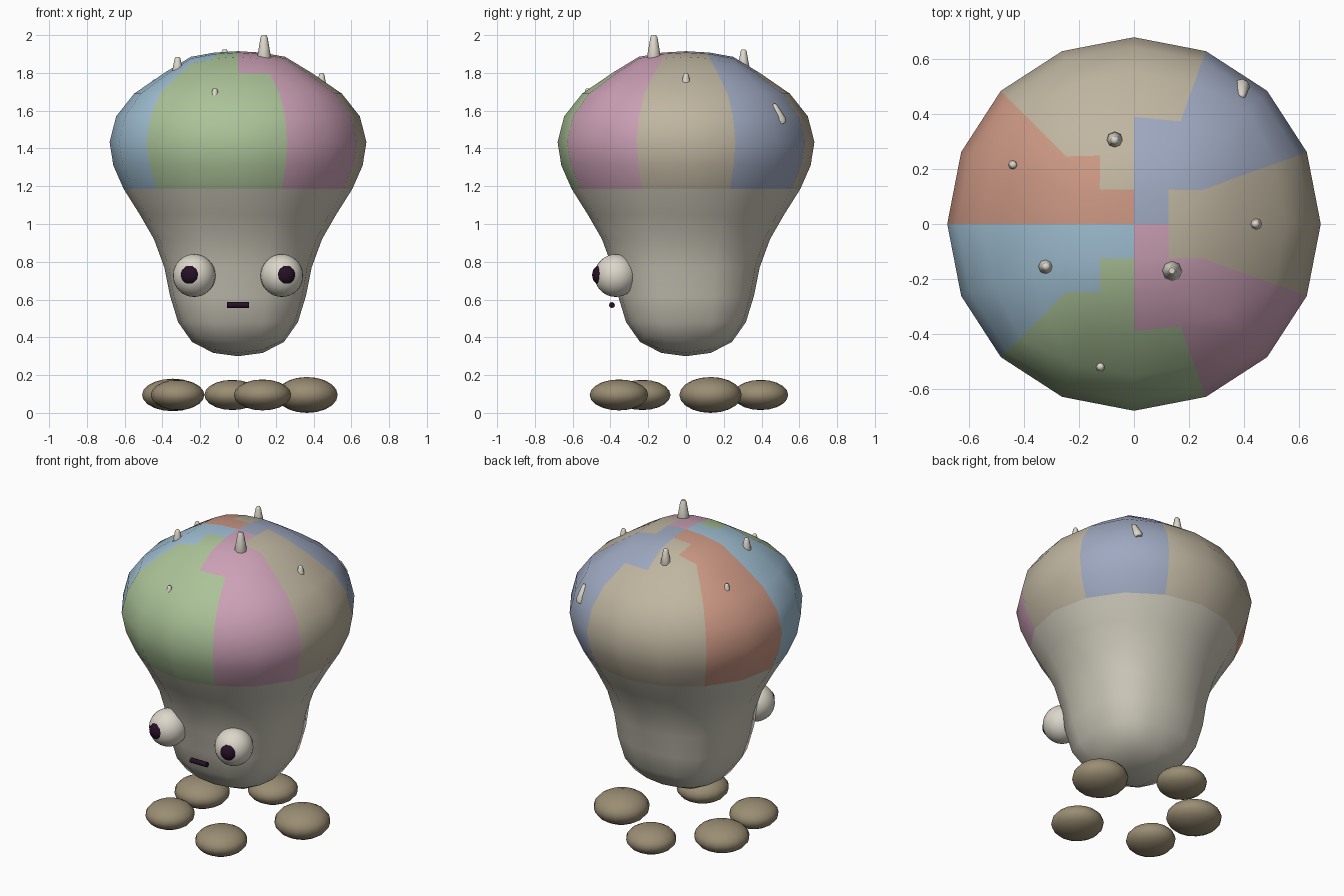
import bpy, bmesh, math
from mathutils import Matrix, Vector

if "Cube" in bpy.data.objects:
    bpy.data.objects.remove(bpy.data.objects["Cube"])


def srgb(r, g, b):
    lin = [((c / 255 + 0.055) / 1.055) ** 2.4 for c in (r, g, b)]
    return (*lin, 1.0)


def material(name, *rgb):
    m = bpy.data.materials.new(name)
    m.diffuse_color = srgb(*rgb)
    m.use_nodes = True
    m.node_tree.nodes["Principled BSDF"].inputs["Base Color"].default_value = m.diffuse_color
    return m


SKIN = material("pale_skin", 203, 199, 184)
BONE = material("bone_white", 220, 215, 202)
DARK = material("dark_plum", 38, 16, 38)
STONE = material("brown_stone", 154, 141, 115)
TAN = material("cap_tan", 191, 181, 160)
# Cap wedge colours, counted anticlockwise from -x
WEDGES = [material("cap_sky", 160, 191, 211), material("cap_green", 171, 195, 152),
          material("cap_pink", 203, 160, 181), TAN,
          material("cap_slate", 158, 168, 192), TAN,
          material("cap_coral", 203, 151, 131)]


def finish(name, bm, mats, sharp=None):
    bmesh.ops.recalc_face_normals(bm, faces=bm.faces)
    mesh = bpy.data.meshes.new(name)
    bm.to_mesh(mesh)
    bm.free()
    for m in mats:
        mesh.materials.append(m)
    for p in mesh.polygons:
        p.use_smooth = True
    if sharp:
        mesh.set_sharp_from_angle(angle=math.radians(sharp))
    ob = bpy.data.objects.new(name, mesh)
    bpy.context.collection.objects.link(ob)
    return ob


def ellipsoid(name, centre, radii, mat, u=24, v=16):
    bm = bmesh.new()
    bmesh.ops.create_uvsphere(bm, u_segments=u, v_segments=v, radius=1)
    bmesh.ops.transform(bm, matrix=Matrix.Translation(centre) @ Matrix.Diagonal((*radii, 1)),
                        verts=bm.verts)
    return finish(name, bm, [mat])


# Body: stacked 16-point rings closed by 4x4 grids
# each ring: half width, height, squareness, corner height offset
RINGS = [(0.25, 1.885, 0.95, -0.035), (0.39, 1.80, 0.45, -0.02), (0.55, 1.69, 0.15, 0),
         (0.645, 1.57, 0.03, 0), (0.68, 1.434, 0.02, 0), (0.66, 1.31, 0, 0),
         (0.605, 1.185, 0, 0), (0.52, 1.05, 0.03, 0), (0.445, 0.92, 0.1, 0),
         (0.39, 0.77, 0.2, 0), (0.36, 0.62, 0.27, 0), (0.317, 0.48, 0.33, 0),
         (0.243, 0.375, 0.6, 0.025)]
CELLS = range(-2, 3)
PERIM = sorted([(i, j) for i in CELLS for j in CELLS if max(abs(i), abs(j)) == 2],
               key=lambda p: math.atan2(p[1], p[0]) % math.tau)


def build_body():
    bm = bmesh.new()
    rings = []
    for r, z, s, dz in RINGS:
        ring = []
        for k, (i, j) in enumerate(PERIM):
            a = k * math.tau / 16
            p = Vector((math.cos(a), math.sin(a))).lerp(Vector((i / 2, j / 2)), s) * r
            corner = min(abs(i), abs(j)) / 2
            ring.append(bm.verts.new((p.x, p.y, z + dz * corner ** 2)))
        rings.append(ring)
    for a, b in zip(rings, rings[1:]):
        for k in range(16):
            n = (k + 1) % 16
            bm.faces.new((a[k], a[n], b[n], b[k]))
    # closing grids at the crown and underside
    for ring, half, z_mid, drop in ((rings[0], 0.125, 1.915, -0.0075),
                                    (rings[-1], 0.13, 0.30, 0.0175)):
        grid = dict(zip(PERIM, ring))
        for i in (-1, 0, 1):
            for j in (-1, 0, 1):
                grid[i, j] = bm.verts.new((i * half, j * half, z_mid + drop * (i * i + j * j)))
        for i in range(-2, 2):
            for j in range(-2, 2):
                bm.faces.new((grid[i, j], grid[i + 1, j], grid[i + 1, j + 1], grid[i, j + 1]))
    # seven colour wedges above the cap line
    for f in bm.faces:
        c = f.calc_center_median()
        if c.z > 1.19:
            turn = (math.atan2(c.y, c.x) + math.pi) / math.tau
            f.material_index = 1 + min(6, int(turn * 7))
    return finish("body", bm, [SKIN] + WEDGES)


build_body()

# Eyes and pupils
for side, x in (("left", -1), ("right", 1)):
    ellipsoid(side + "_eye", (0.232 * x, -0.372, 0.727), (0.113,) * 3, BONE)
    ellipsoid(side + "_pupil", (0.251 * x, -0.455, 0.73), (0.052, 0.042, 0.052), DARK, 16, 12)

# Mouth: short bar across the face
bm = bmesh.new()
bmesh.ops.create_cone(bm, cap_ends=True, segments=8, radius1=0.016, radius2=0.016, depth=0.116,
                      matrix=Matrix.Translation((0, -0.392, 0.571))
                      @ Matrix.Rotation(math.pi / 2, 4, 'Y'))
finish("mouth", bm, [DARK], 50)

# Feet: five separate flattened stones
FEET = [(0.13, -0.355, 0.152, 0.155, 0.082), (0.365, 0.13, 0.163, 0.165, 0.095),
        (-0.03, 0.395, 0.148, 0.146, 0.080), (-0.345, 0.13, 0.163, 0.160, 0.086),
        (-0.32, -0.23, 0.142, 0.148, 0.080)]
for n, (x, y, rx, ry, rz) in enumerate(FEET):
    ellipsoid(f"foot_{n + 1}", (x, y, 0.095), (rx, ry, rz), STONE, 16, 10)


# Spikes: blunt tapered pegs on the cap
def spike(name, base, radius, height, tilt=0.0):
    bm = bmesh.new()
    rings = []
    for r, h in ((0.7, 0), (1, 0.2), (0.75, 0.55), (0.5, 0.92), (0.3, 1)):
        rings.append([bm.verts.new((r * radius * math.cos(k * math.tau / 8),
                                    r * radius * math.sin(k * math.tau / 8), h * height))
                      for k in range(8)])
    for a, b in zip(rings, rings[1:]):
        for k in range(8):
            n = (k + 1) % 8
            bm.faces.new((a[k], a[n], b[n], b[k]))
    bm.faces.new(rings[0])
    bm.faces.new(rings[-1])
    bmesh.ops.transform(bm, matrix=Matrix.Translation(base) @ Matrix.Rotation(tilt, 4, 'X'),
                        verts=bm.verts)
    finish(name, bm, [BONE], 60)


SPIKES = [((0.138, -0.17, 1.845), 0.038, 0.155, 0), ((-0.07, 0.305, 1.81), 0.031, 0.115, 0),
          ((-0.44, 0.215, 1.665), 0.026, 0.10, 0), ((-0.32, -0.155, 1.785), 0.03, 0.10, 0),
          ((-0.122, -0.52, 1.62), 0.027, 0.098, 0), ((0.443, 0, 1.70), 0.028, 0.10, 0),
          ((0.392, 0.51, 1.53), 0.03, 0.115, 0.42)]
for n, args in enumerate(SPIKES):
    spike(f"spike_{n + 1}", *args)
